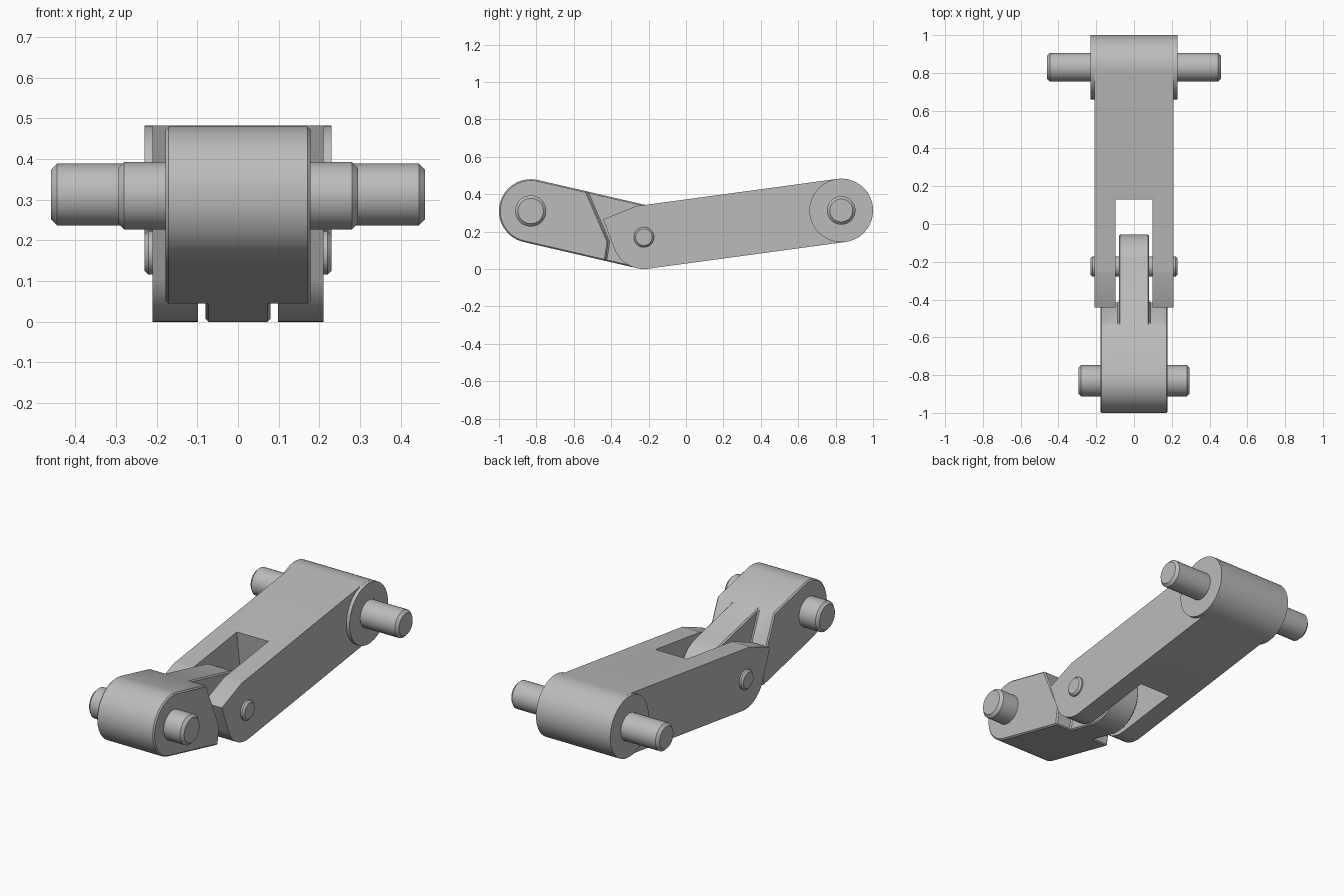
import bpy, bmesh
from math import cos, sin, atan2, radians, pi

if "Cube" in bpy.data.objects:
    bpy.data.objects.remove(bpy.data.objects["Cube"], do_unlink=True)

grey = bpy.data.materials.new("steel grey")
grey.use_nodes = True
grey.diffuse_color = (0.5, 0.5, 0.5, 1)
grey.node_tree.nodes["Principled BSDF"].inputs["Base Color"].default_value = (0.5, 0.5, 0.5, 1)

R = 0.17                    # radius of every rounded link end
FRONT = (-0.83, 0.31)       # axle centres as (y, z)
PIVOT = (-0.225, 0.17)
REAR = (0.83, 0.313)


def arc(centre, r, start, end, steps=32):
    return [(centre[0] + r * cos(start + (end - start) * i / steps),
             centre[1] + r * sin(start + (end - start) * i / steps)) for i in range(steps + 1)]


def prism(name, profile, x0, x1):
    """Extrude a side profile of (y, z) points from x0 to x1."""
    bm = bmesh.new()
    face = bm.faces.new([bm.verts.new((x0, y, z)) for y, z in profile])
    out = bmesh.ops.extrude_face_region(bm, geom=[face])["geom"]
    bmesh.ops.translate(bm, vec=(x1 - x0, 0, 0),
                        verts=[v for v in out if isinstance(v, bmesh.types.BMVert)])
    bmesh.ops.recalc_face_normals(bm, faces=bm.faces)
    mesh = bpy.data.meshes.new(name)
    bm.to_mesh(mesh)
    bm.free()
    mesh.materials.append(grey)
    obj = bpy.data.objects.new(name, mesh)
    bpy.context.collection.objects.link(obj)
    return obj


def finish(obj, chamfer=0, cutters=()):
    """Cut, chamfer and shade one part."""
    bpy.ops.object.select_all(action="DESELECT")
    bpy.context.view_layer.objects.active = obj
    obj.select_set(True)
    for cutter in cutters:
        mod = obj.modifiers.new("cut", "BOOLEAN")
        mod.operation, mod.solver, mod.object = "DIFFERENCE", "EXACT", cutter
        bpy.ops.object.modifier_apply(modifier=mod.name)
    if chamfer:
        mod = obj.modifiers.new("chamfer", "BEVEL")
        mod.width, mod.segments = chamfer, 1
        mod.limit_method, mod.angle_limit = "ANGLE", radians(40)
        bpy.ops.object.modifier_apply(modifier=mod.name)
    bpy.ops.object.shade_smooth_by_angle(angle=radians(30))
    for cutter in cutters:
        bpy.data.objects.remove(cutter, do_unlink=True)


def pin(name, centre, r, half, chamfer):
    finish(prism(name, arc(centre, r, 0, 2 * pi, 48)[:-1], -half, half), chamfer)


# Front link: rounded at both ends, cheeks cut away to leave a central tongue
tilt = atan2(PIVOT[1] - FRONT[1], PIVOT[0] - FRONT[0])
profile = (arc(FRONT, R, tilt + pi / 2, tilt + 3 * pi / 2)
           + arc(PIVOT, R, tilt - pi / 2, tilt + pi / 2))
front_link = prism("front_link", profile, -0.178, 0.178)
cheek = [(-0.577, 0.52), (-0.415, 0.145), (-0.445, -0.05), (0.1, -0.05), (0.1, 0.52)]
finish(front_link, 0.007, [prism("cheek_cutter", cheek, s * 0.08, s * 0.3) for s in (-1, 1)])

# Rear link: rounded at the back, pointed beak on the fork, slot for the tongue
tilt = atan2(REAR[1] - PIVOT[1], REAR[0] - PIVOT[0])
profile = (arc(PIVOT, R, radians(205), tilt + 3 * pi / 2)
           + arc(REAR, R, tilt - pi / 2, tilt + pi / 2)
           + [(PIVOT[0] - R * sin(tilt), PIVOT[1] + R * cos(tilt)), (-0.265, 0.337), (-0.443, 0.265)])
rear_link = prism("rear_link", profile, -0.21, 0.21)
slot = [(0.104, 0.58), (0.195, -0.1), (-0.6, -0.1), (-0.6, 0.58)]
finish(rear_link, 0, [prism("slot_cutter", slot, -0.098, 0.098)])

# Boss around the rear axle
pin("rear_boss", REAR, R, 0.23, 0)

# Axles and hinge pin
pin("front_axle", FRONT, 0.083, 0.295, 0.015)
pin("hinge_pin", PIVOT, 0.054, 0.23, 0.01)
pin("rear_axle", REAR, 0.076, 0.46, 0.015)
